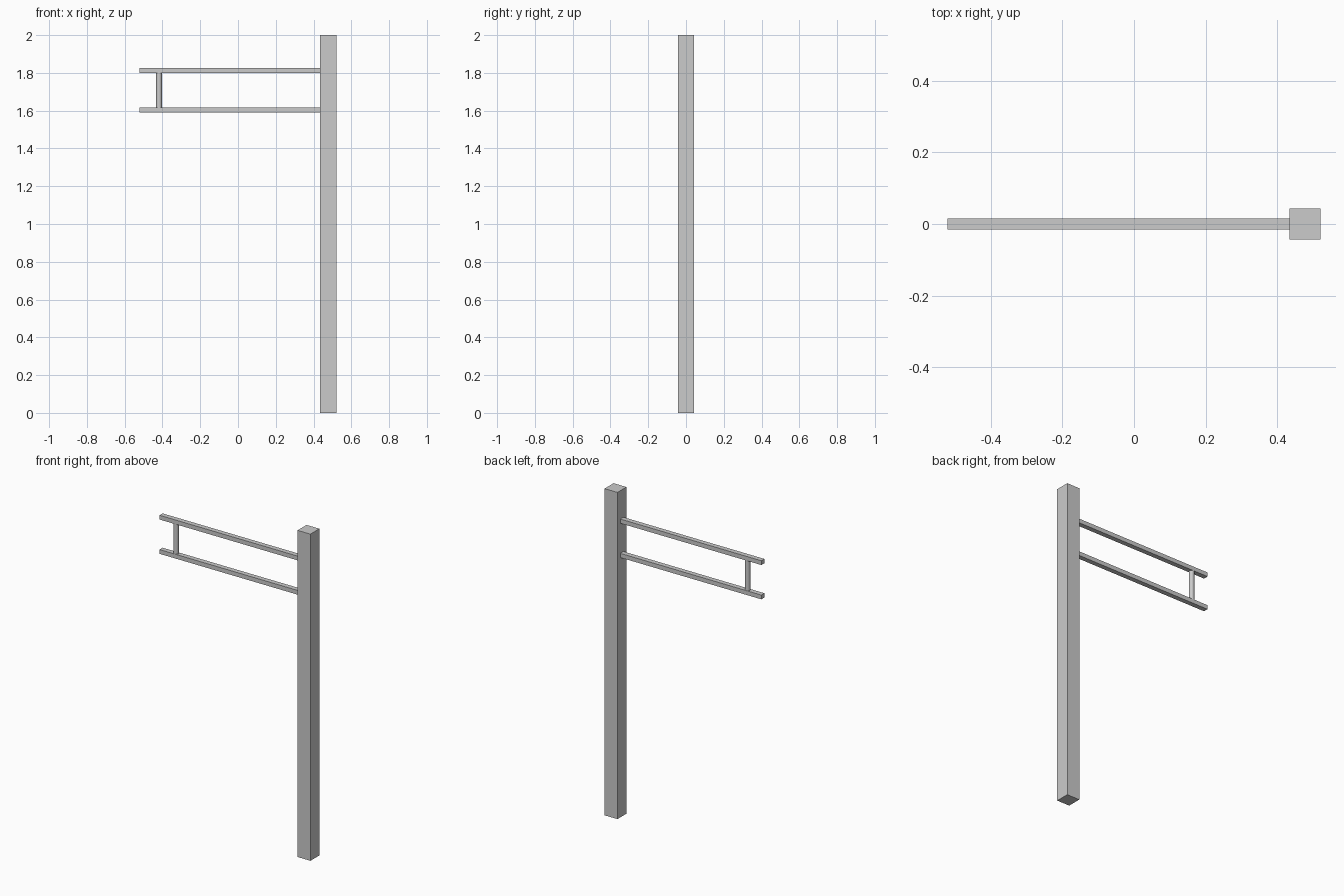
import bpy

if "Cube" in bpy.data.objects:
    bpy.data.objects.remove(bpy.data.objects["Cube"])


def box(name, x0, x1, depth, z0, z1):
    """Box centred on y = 0, spanning the given x and z ranges."""
    bpy.ops.mesh.primitive_cube_add(
        size=1, location=((x0 + x1) / 2, 0, (z0 + z1) / 2))
    ob = bpy.context.object
    ob.name = name
    ob.scale = (x1 - x0, depth, z1 - z0)
    bpy.ops.object.transform_apply(location=False, rotation=False, scale=True)
    return ob


POST_LEFT, RIGHT, LEFT = 0.434, 0.521, -0.521

# Upright post
box("post", POST_LEFT, RIGHT, 0.087, 0, 2)

# Two horizontal rails butting against the post
for name, z in (("lower_rail", 1.603), ("upper_rail", 1.813)):
    box(name, LEFT, POST_LEFT + 0.001, 0.03, z - 0.013, z + 0.013)

# Slim round spacer rod between the rails
z0, z1 = 1.615, 1.801
bpy.ops.mesh.primitive_cylinder_add(
    vertices=16, radius=0.015, depth=z1 - z0, location=(-0.418, 0, (z0 + z1) / 2))
bpy.context.object.name = "spacer_rod"
bpy.ops.object.shade_smooth_by_angle()
